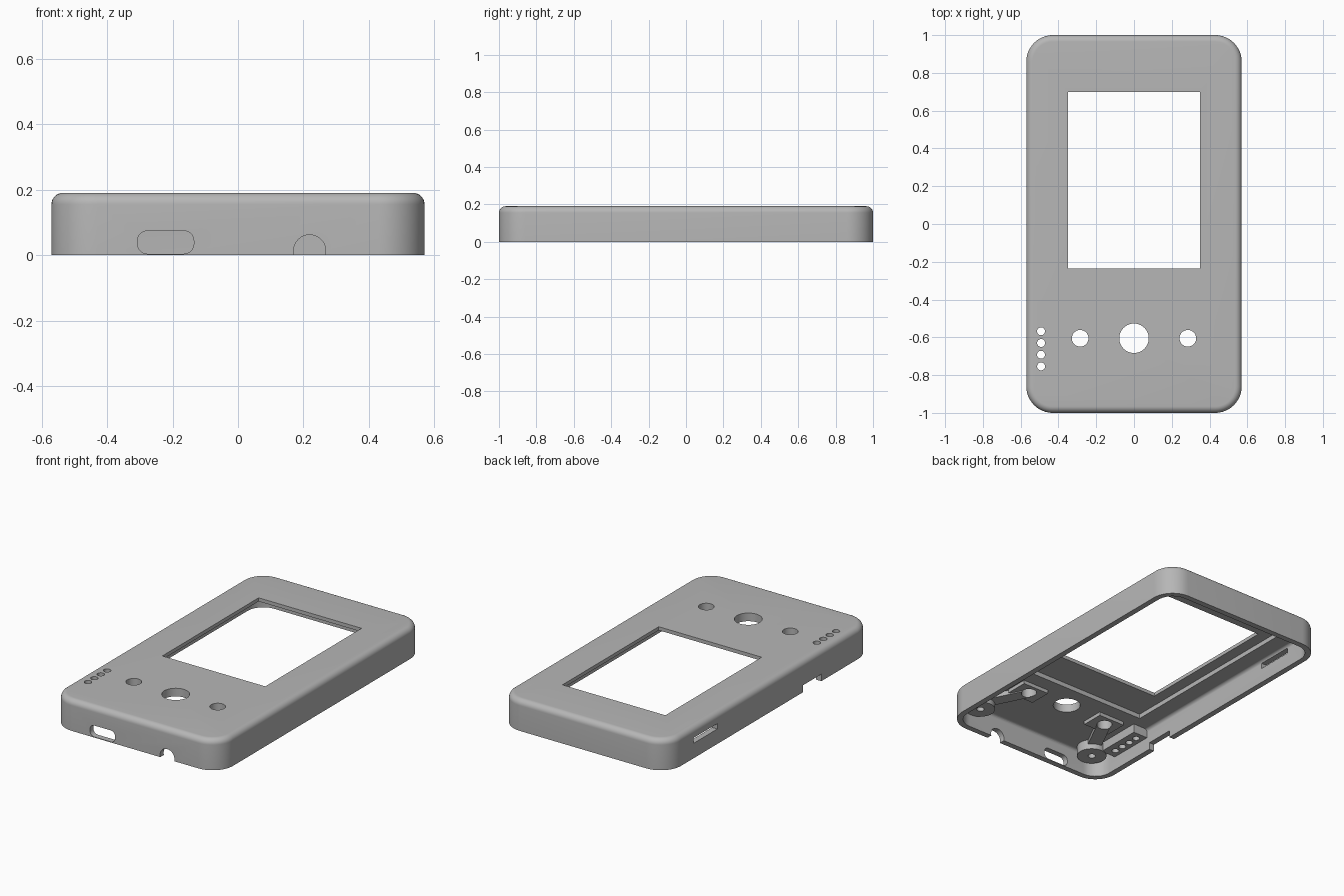
import bpy, bmesh, math
from mathutils import Matrix

if "Cube" in bpy.data.objects:
    bpy.data.objects.remove(bpy.data.objects["Cube"], do_unlink=True)

grey = bpy.data.materials.new("matte_grey")
grey.use_nodes = True
colour = (0.47, 0.47, 0.47, 1)
grey.diffuse_color = colour
grey.node_tree.nodes["Principled BSDF"].inputs["Base Color"].default_value = colour

HALF_W, HALF_L, HEIGHT = 0.57, 1.0, 0.19
CORNER, WALL, CEILING = 0.14, 0.035, 0.14


def finish(name, bm):
    bmesh.ops.recalc_face_normals(bm, faces=bm.faces)
    mesh = bpy.data.meshes.new(name)
    bm.to_mesh(mesh)
    bm.free()
    mesh.materials.append(grey)
    obj = bpy.data.objects.new(name, mesh)
    bpy.context.collection.objects.link(obj)
    return obj


def outline(half_w, half_l, radius, steps=12):
    """Points of a rounded rectangle, anticlockwise."""
    points = []
    for quarter, (sx, sy) in enumerate([(1, 1), (-1, 1), (-1, -1), (1, -1)]):
        for i in range(steps + 1):
            a = math.pi / 2 * (quarter + i / steps)
            points.append((sx * (half_w - radius) + radius * math.cos(a),
                           sy * (half_l - radius) + radius * math.sin(a)))
    return points


def rounded_block(name, inset, bottom, top, fillet):
    """Rounded slab whose upper edge has a quarter-round fillet."""
    levels = [(inset, bottom)]
    for i in range(9):
        a = math.pi / 2 * i / 8
        levels.append((inset + fillet * (1 - math.cos(a)),
                       top - fillet + fillet * math.sin(a)))
    bm = bmesh.new()
    rings = []
    for d, z in levels:
        pts = outline(HALF_W - d, HALF_L - d, CORNER - d)
        rings.append([bm.verts.new((x, y, z)) for x, y in pts])
    for low, high in zip(rings, rings[1:]):
        for i in range(len(low)):
            j = (i + 1) % len(low)
            bm.faces.new((low[i], low[j], high[j], high[i]))
    bm.faces.new(rings[0])
    bm.faces.new(rings[-1])
    return finish(name, bm)


def box(name, x0, x1, y0, y1, z0, z1, angle=0):
    bm = bmesh.new()
    mat = (Matrix.Translation(((x0 + x1) / 2, (y0 + y1) / 2, (z0 + z1) / 2))
           @ Matrix.Rotation(angle, 4, 'Z')
           @ Matrix.Diagonal((x1 - x0, y1 - y0, z1 - z0, 1)))
    bmesh.ops.create_cube(bm, size=1, matrix=mat)
    return finish(name, bm)


def cylinder(name, x, y, z, radius, depth, axis='Z'):
    bm = bmesh.new()
    mat = Matrix.Translation((x, y, z))
    if axis == 'Y':
        mat = mat @ Matrix.Rotation(math.pi / 2, 4, 'X')
    bmesh.ops.create_cone(bm, cap_ends=True, segments=40, radius1=radius,
                          radius2=radius, depth=depth, matrix=mat)
    return finish(name, bm)


def combine(target, tool, operation):
    mod = target.modifiers.new(operation.lower(), 'BOOLEAN')
    mod.operation, mod.solver, mod.object = operation, 'EXACT', tool
    bpy.context.view_layer.objects.active = target
    bpy.ops.object.modifier_apply(modifier=mod.name)
    bpy.data.objects.remove(tool, do_unlink=True)


def cut(tool):
    combine(case, tool, 'DIFFERENCE')


def add(tool):
    combine(case, tool, 'UNION')


# Hollow shell with an open underside and a recess for the display
case = rounded_block("case_shell", 0, 0, HEIGHT, 0.035)
cut(rounded_block("cavity", WALL, -0.1, CEILING, 0.02))
cut(box("display_recess", -0.42, 0.42, -0.45, 0.82, 0.05, 0.168))

# Inner supports: screw bosses, button pads and the arms joining them
for s in (-1, 1):
    bx, by, px, py = s * 0.42, -0.88, s * 0.285, -0.61
    add(cylinder("screw_boss", bx, by, 0.122, 0.085, 0.085))
    add(box("button_pad", px - 0.09, px + 0.09, py - 0.07, py + 0.07, 0.118, 0.172))
    length = math.hypot(bx - px, by - py)
    mx, my = (bx + px) / 2, (by + py) / 2
    add(box("pad_arm", mx - length / 2, mx + length / 2, my - 0.04, my + 0.04,
            0.112, 0.166, math.atan2(by - py, bx - px)))
add(box("light_block", -0.55, -0.435, -0.81, -0.52, 0.085, 0.164))

# Display window and button holes
cut(box("display_window", -0.35, 0.35, -0.235, 0.7, 0.1, 0.3))
cut(cylinder("main_button_hole", 0, -0.605, 0.17, 0.078, 0.3))
for s in (-1, 1):
    cut(cylinder("side_button_hole", s * 0.285, -0.605, 0.17, 0.044, 0.3))
    cut(cylinder("screw_hole", s * 0.42, -0.88, 0.1, 0.022, 0.1))

# Row of indicator holes
for i in range(4):
    cut(cylinder("indicator_hole", -0.492, -0.568 - 0.062 * i, 0.17, 0.021, 0.3))

# Front openings: rounded charging port and arched plug notch
port = box("charging_port", -0.307, -0.135, -1.1, -0.9, 0.004, 0.074)
bevel = port.modifiers.new("round_ends", 'BEVEL')
bevel.width, bevel.segments, bevel.limit_method = 0.03, 5, 'WEIGHT'
weights = port.data.attributes.new("bevel_weight_edge", 'FLOAT', 'EDGE')
for edge in port.data.edges:
    a, b = (port.data.vertices[i].co for i in edge.vertices)
    weights.data[edge.index].value = 1.0 if abs(a.y - b.y) > 0.1 else 0.0
bpy.context.view_layer.objects.active = port
bpy.ops.object.modifier_apply(modifier=bevel.name)
cut(port)
cut(cylinder("plug_notch", 0.219, -1, 0.013, 0.049, 0.2, 'Y'))

# Openings in the left-hand long wall: card slot and switch notch
cut(box("card_slot", -0.65, -0.5, 0.51, 0.74, 0.092, 0.125))
cut(box("switch_notch", -0.65, -0.5, -0.5, -0.32, -0.05, 0.043))

# Smooth the rounded surfaces, keeping hard edges
bpy.ops.object.select_all(action='DESELECT')
case.select_set(True)
bpy.context.view_layer.objects.active = case
bpy.ops.object.shade_smooth_by_angle(angle=math.radians(30))
